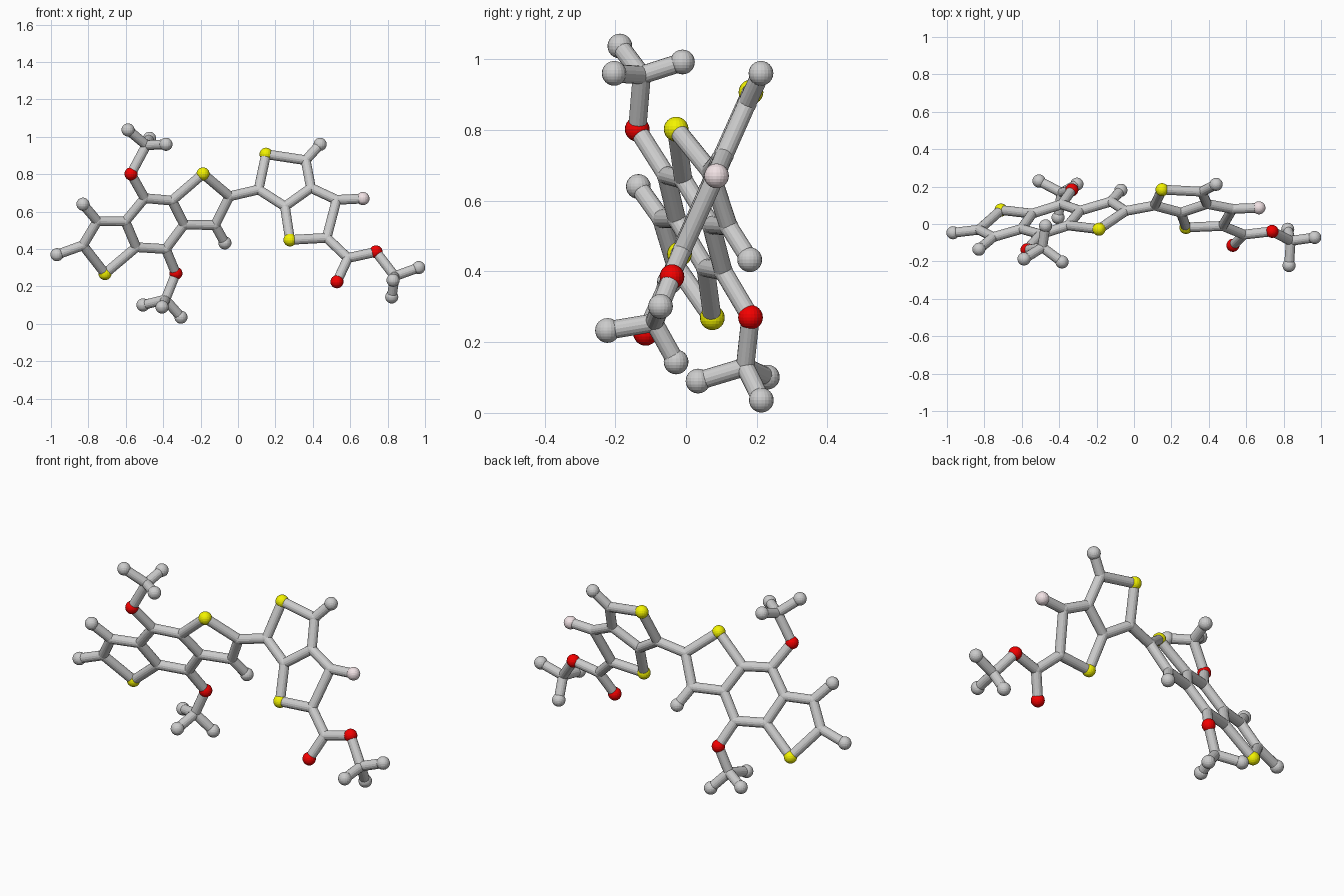
import bpy
from mathutils import Vector

if "Cube" in bpy.data.objects:
    bpy.data.objects.remove(bpy.data.objects["Cube"])

BALL, JOINT, STICK = 0.035, 0.0275, 0.026


def material(name, rgb):
    m = bpy.data.materials.new(name)
    m.diffuse_color = (*rgb, 1)
    m.use_nodes = True
    m.node_tree.nodes["Principled BSDF"].inputs["Base Color"].default_value = m.diffuse_color
    return m


MATS = {"S": material("yellow", (0.9, 0.9, 0.0)),
        "O": material("red", (0.9, 0.0, 0.0)),
        "F": material("pink", (0.88, 0.76, 0.78))}
NAMES = {"S": "sulfur_ball", "O": "oxygen_ball", "F": "fluorine_ball",
         "H": "end_ball", "C": "joint_ball"}

# Both ring systems are flat, so each lies on a tilted plane y(x, z)
left_plane = lambda x, z: 0.405 + 0.286 * x - 0.473 * z
right_plane = lambda x, z: -0.223 + 0.016 * x + 0.4457 * z

# Left three-ring core: (x, z); the first letter is the element
left = {
    "S1": (-.711, .269), "C1": (-.829, .420), "C2": (-.752, .549), "C3": (-.602, .548),
    "C4": (-.544, .410), "C5": (-.499, .672), "C6": (-.353, .659), "C7": (-.288, .531),
    "C8": (-.386, .400), "S2": (-.187, .802), "C9": (-.045, .682), "C10": (-.123, .528),
    "H1": (-.968, .370), "H2": (-.829, .640), "H3": (-.070, .433),
    "O1": (-.572, .802), "O2": (-.332, .270)}

# Right two-ring core with the ester group
right = {
    "C11": (.110, .718), "S3": (.150, .907), "C12": (.362, .875), "C13": (.390, .727),
    "C14": (.251, .628), "S4": (.278, .449), "C15": (.474, .460), "C16": (.527, .663),
    "F1": (.668, .670), "H4": (.439, .960), "C17": (.588, .352),
    "O3": (.529, .225), "O4": (.738, .385)}

atoms = {k: Vector((x, left_plane(x, z), z)) for k, (x, z) in left.items()}
atoms.update({k: Vector((x, right_plane(x, z), z)) for k, (x, z) in right.items()})

bonds = ("S1-C1 C1-C2 C2-C3 C3-C4 C4-S1 C3-C5 C5-C6 C6-C7 C7-C8 C8-C4 C6-S2 S2-C9 "
         "C9-C10 C10-C7 C1-H1 C2-H2 C10-H3 C5-O1 C8-O2 C9-C11 C11-S3 S3-C12 C12-C13 "
         "C13-C14 C14-C11 C14-S4 S4-C15 C15-C16 C16-C13 C16-F1 C12-H4 C15-C17 "
         "C17-O3 C17-O4").split()

# Three end groups: the oxygen they hang on, centre, three tips
methyls = [
    ("O1", (-.490, -.125, .955), [(-.588, -.187, 1.037), (-.385, -.203, .960), (-.473, -.010, .992)]),
    ("O2", (-.388, .167, .130), [(-.508, .230, .101), (-.305, .213, .036), (-.406, .034, .090)]),
    ("O4", (.838, -.090, .255), [(.966, -.072, .301), (.822, -.028, .144), (.829, -.222, .233)])]
for i, (oxy, centre, tips) in enumerate(methyls):
    c = f"C{20 + i}"
    atoms[c] = Vector(centre)
    bonds.append(f"{oxy}-{c}")
    for j, t in enumerate(tips):
        h = f"H{20 + 3 * i + j}"
        atoms[h] = Vector(t)
        bonds.append(f"{c}-{h}")

# Balls
for key, p in atoms.items():
    kind = key[0]
    bpy.ops.mesh.primitive_uv_sphere_add(segments=20, ring_count=12, location=p,
                                         radius=JOINT if kind == "C" else BALL)
    ob = bpy.context.object
    ob.name = NAMES[kind]
    if kind in MATS:
        ob.data.materials.append(MATS[kind])

# Sticks
for b in bonds:
    p, q = (atoms[k] for k in b.split("-"))
    d = q - p
    bpy.ops.mesh.primitive_cylinder_add(vertices=16, radius=STICK, depth=d.length,
                                        location=(p + q) / 2)
    ob = bpy.context.object
    ob.rotation_euler = d.to_track_quat("Z", "Y").to_euler()
    ob.name = "stick"
